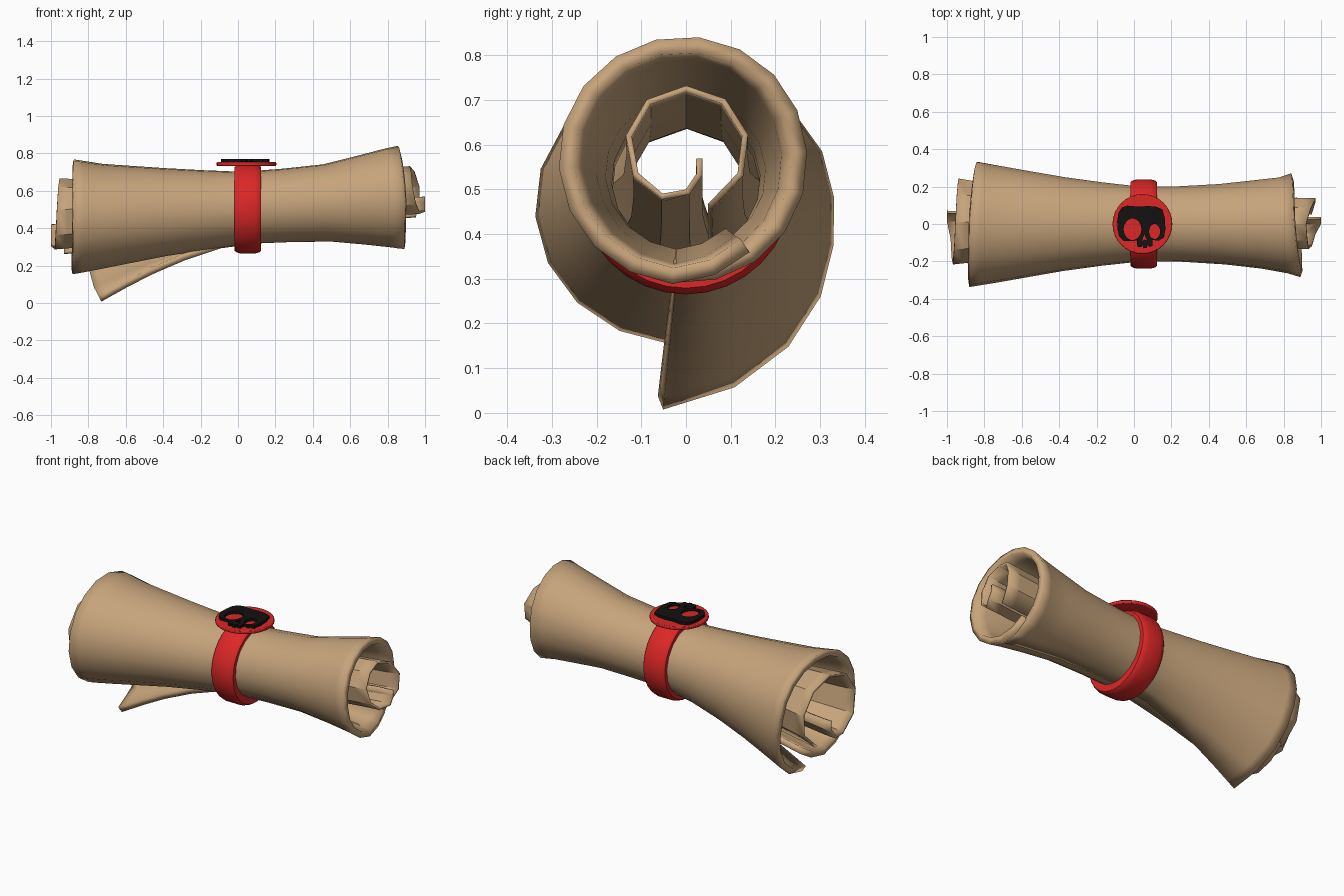
import bpy
import bmesh
from math import sin, cos, radians, pi

if "Cube" in bpy.data.objects:
    bpy.data.objects.remove(bpy.data.objects["Cube"])


def material(name, rgb):
    m = bpy.data.materials.new(name)
    m.diffuse_color = (*rgb, 1)
    m.use_nodes = True
    m.node_tree.nodes["Principled BSDF"].inputs["Base Color"].default_value = m.diffuse_color
    return m


PAPER = material("paper", (0.57, 0.37, 0.20))
RED = material("red_wax", (0.72, 0.02, 0.02))
BLACK = material("black_ink", (0.006, 0.006, 0.006))


def lerp_table(table, x):
    """Piecewise linear lookup; rows are (key, value, value...)."""
    if x <= table[0][0]:
        return table[0][1:]
    for a, b in zip(table, table[1:]):
        if x <= b[0]:
            t = (x - a[0]) / (b[0] - a[0])
            return tuple(p + (q - p) * t for p, q in zip(a[1:], b[1:]))
    return table[-1][1:]


def finish(ob, mat, angle=35):
    ob.data.materials.clear()
    ob.data.materials.append(mat)
    bpy.ops.object.select_all(action='DESELECT')
    ob.select_set(True)
    bpy.context.view_layer.objects.active = ob
    bpy.ops.object.shade_smooth_by_angle(angle=radians(angle))


def grid_object(name, rows, mat, angle=35, close=False):
    """Skin a grid of points; rows run around, columns run along."""
    n, m = len(rows), len(rows[0])
    verts = [p for row in rows for p in row]
    faces = []
    for i in range(n if close else n - 1):
        k = (i + 1) % n
        for j in range(m - 1):
            faces.append((i * m + j, k * m + j, k * m + j + 1, i * m + j + 1))
    me = bpy.data.meshes.new(name)
    me.from_pydata(verts, [], faces)
    ob = bpy.data.objects.new(name, me)
    bpy.context.collection.objects.link(ob)
    finish(ob, mat, angle)
    return ob


def rolled_sheet(name, angles, profile, ends, scale, thickness, offset, flap=None):
    """Sheet rolled around x. Angle 0 is the bottom, 90 is +y."""
    stations = [0, .03, .09, .17, .28, .4, .52, .64, .77, .88, .96, 1]
    rows = []
    for a in angles:
        x0, x1 = lerp_table(ends, a)
        s = lerp_table(scale, a)[0]
        row = []
        for u in stations:
            x = x0 + (x1 - x0) * u
            cy, cz, ry, rz = lerp_table(profile, x)
            e = flap(a, x) if flap else 0
            t = radians(a)
            row.append((x, cy + (ry * s + e) * sin(t), cz - (rz * s + e) * cos(t)))
        rows.append(row)
    ob = grid_object(name, rows, PAPER)
    mod = ob.modifiers.new("thickness", 'SOLIDIFY')
    mod.thickness = thickness
    mod.offset = offset
    return ob


# Outer roll, with its loose corner peeling away under the left end
def peel(a, x):
    if x > 0 or a > 90:
        return 0
    return 0.18 * ((90 - a) / 96) ** 1.5 * (-x / 0.74) ** 1.6


rolled_sheet(
    "outer_roll",
    [-6 + 20 * i for i in range(21)],
    # x, centre y, centre z, radius y, radius z
    [(-.88, 0, .461, .338, .309), (-.72, 0, .464, .312, .281),
     (-.4, 0, .485, .255, .238), (0, 0, .507, .2, .194),
     (.25, 0, .522, .202, .198), (.47, 0, .537, .215, .207),
     (.78, 0, .564, .25, .262), (.88, 0, .567, .285, .28)],
    # angle, left end x, right end x
    [(-6, -.73, .865), (40, -.79, .85), (90, -.84, .84), (180, -.88, .855),
     (270, -.88, .89), (354, -.885, .89), (394, -.87, .87)],
    [(354, 1), (394, .9)],
    .036, -1, peel)

# Inner roll, telescoping out of both ends and curling into the middle
rolled_sheet(
    "inner_roll",
    [22, 62, 100, 140, 180, 220, 260, 300, 335, 362, 385, 405],
    [(-.96, .012, .465, .225, .195), (-.6, .005, .478, .17, .165),
     (0, 0, .507, .135, .135), (.5, 0, .555, .128, .128),
     (.95, 0, .598, .13, .13)],
    [(22, -.93, .95), (62, -.93, .97), (100, -.94, .97), (180, -.955, .92),
     (270, -.97, .935), (335, -.98, .97), (362, -1, 1), (405, -1, 1)],
    [(22, 1.12), (62, 1.06), (140, 1), (300, 1), (335, .97), (362, .8),
     (385, .55), (405, .32)],
    .014, 0)

# Ribbon band around the waist
band = [(-.018, .185), (-.018, .224), (-.008, .232), (.012, .238), (.092, .238),
        (.113, .232), (.124, .224), (.124, .185), (-.018, .185)]
grid_object("band", [[(x, r * sin(t), .503 - r * cos(t)) for x, r in band]
                     for t in (2 * pi * i / 32 for i in range(32))],
            RED, 50, close=True)

# Round wax seal
bpy.ops.mesh.primitive_cylinder_add(vertices=32, radius=.16, depth=.02,
                                    location=(.045, 0, .743))
seal = bpy.context.object
seal.name = "seal"
bev = seal.modifiers.new("soft_edge", 'BEVEL')
bev.width = .005
bev.segments = 2
finish(seal, RED)


# Raised emblem: a flat skull outline with eye and nose holes
def oval(cx, cy, rx, ry, n=14):
    return [(cx + rx * cos(2 * pi * i / n), cy + ry * sin(2 * pi * i / n))
            for i in range(n)]


outline = [(-.09, .015), (-.083, .06), (-.065, .088), (-.035, .098), (.02, .093),
           (.075, .096), (.12, .092), (.152, .078), (.165, .03), (.168, -.03),
           (.16, -.072), (.13, -.09), (.1, -.085), (.098, -.118), (.08, -.122),
           (.073, -.108), (.068, -.128), (.05, -.13), (.045, -.112), (.038, -.124),
           (.018, -.122), (.016, -.088), (-.02, -.092), (-.055, -.092),
           (-.08, -.065), (-.088, -.03)]
holes = [oval(-.008, -.028, .048, .058), oval(.11, -.04, .03, .04),
         [(.055, -.055), (.072, -.09), (.058, -.083), (.042, -.092)]]
cu = bpy.data.curves.new("seal_emblem", 'CURVE')
cu.dimensions = '2D'
cu.fill_mode = 'BOTH'
cu.extrude = .009
for pts in [outline] + holes:
    sp = cu.splines.new('POLY')
    sp.points.add(len(pts) - 1)
    for p, (x, y) in zip(sp.points, pts):
        p.co = (x, y, 0, 1)
    sp.use_cyclic_u = True
emblem = bpy.data.objects.new("seal_emblem", cu)
emblem.location.z = .76
bpy.context.collection.objects.link(emblem)
bpy.ops.object.select_all(action='DESELECT')
emblem.select_set(True)
bpy.context.view_layer.objects.active = emblem
bpy.ops.object.convert(target='MESH')
finish(bpy.context.object, BLACK)
